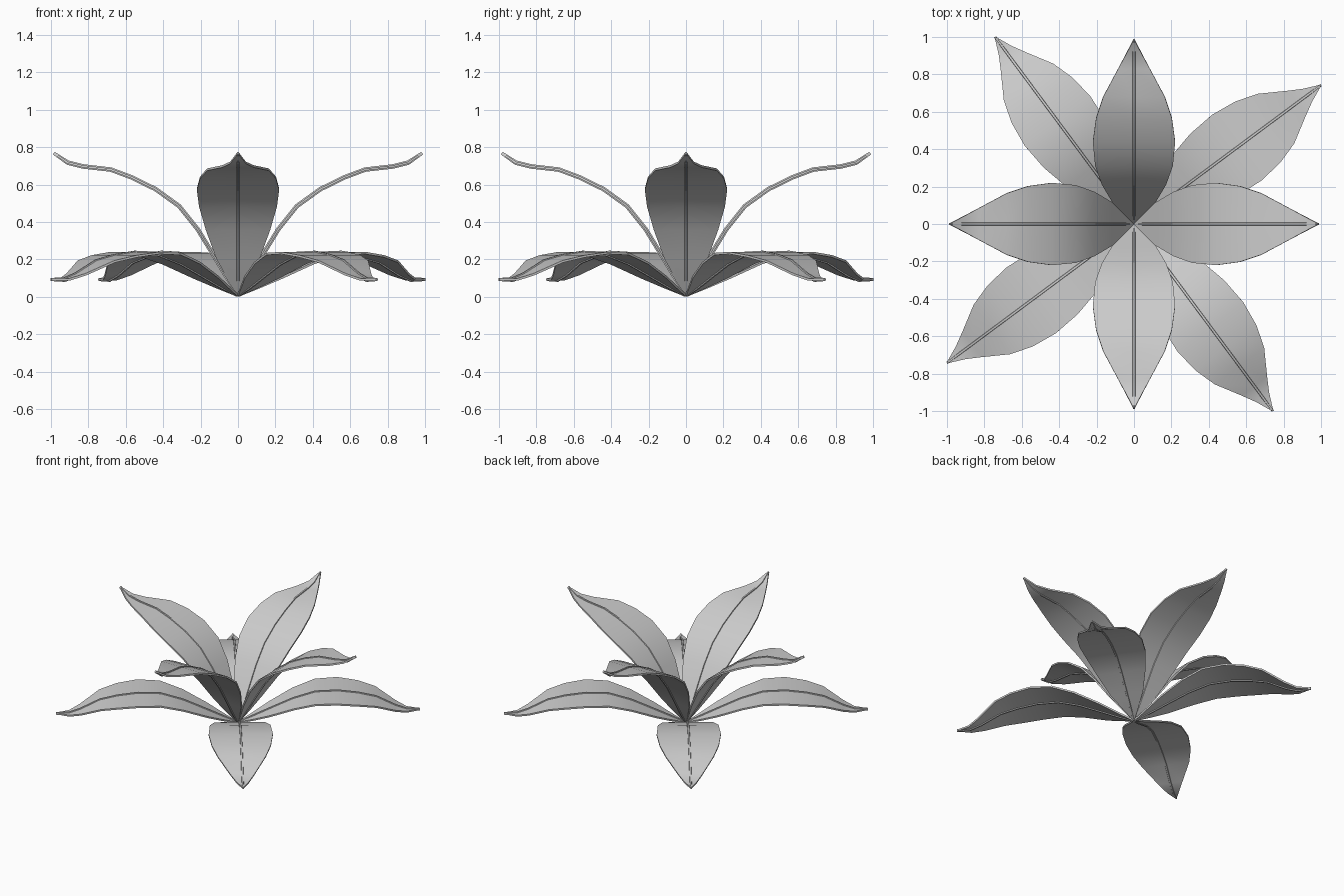
import bpy, bmesh, math
from mathutils import Vector

if "Cube" in bpy.data.objects:
    bpy.data.objects.remove(bpy.data.objects["Cube"])

# Leaf side profile: distance out, height, half width
LEAF = [(0.0, 0.01, 0.006), (0.06, 0.105, 0.06), (0.12, 0.205, 0.115),
        (0.215, 0.36, 0.172), (0.315, 0.485, 0.208), (0.44, 0.575, 0.22),
        (0.565, 0.637, 0.203), (0.68, 0.68, 0.165), (0.83, 0.697, 0.085),
        (0.91, 0.717, 0.042), (0.985, 0.768, 0.003)]


def normals():
    out = []
    for i in range(len(LEAF)):
        a, b = LEAF[max(i - 1, 0)], LEAF[min(i + 1, len(LEAF) - 1)]
        t = Vector((b[0] - a[0], 0, b[1] - a[1])).normalized()
        out.append(Vector((-t.z, 0, t.x)))
    return out


def sweep(name, sections):
    """Closed skin through equal-sized rings."""
    bm = bmesh.new()
    rings = [[bm.verts.new(p) for p in s] for s in sections]
    n = len(rings[0])
    for a, b in zip(rings, rings[1:]):
        for j in range(n):
            k = (j + 1) % n
            bm.faces.new((a[j], a[k], b[k], b[j]))
    bm.faces.new(rings[0])
    bm.faces.new(rings[-1])
    bmesh.ops.recalc_face_normals(bm, faces=bm.faces)
    me = bpy.data.meshes.new(name)
    bm.to_mesh(me)
    bm.free()
    return me


# Thin flat blade, and a raised midrib showing on both faces
blade, rib = [], []
for i, ((r, z, w), n) in enumerate(zip(LEAF, normals())):
    c = Vector((r, 0, z))
    h = n * 0.006
    blade.append([c + h + Vector((0, s * w, 0)) for s in (-1, 0, 1)] +
                 [c - h + Vector((0, s * w, 0)) for s in (1, 0, -1)])
    k = 0.7 if i in (0, len(LEAF) - 1) else 1.0
    rib.append([c + n * (a * 0.012 * k) + Vector((0, b * 0.009 * k, 0))
                for a, b in ((1, -0.6), (1, 0.6), (0, 1), (-1, 0.6), (-1, -0.6), (0, -1))])
blade_mesh = sweep("leaf_blade", blade)
rib_mesh = sweep("leaf_midrib", rib)


def place(name, mesh, turn, droop):
    ob = bpy.data.objects.new(name, mesh.copy())
    bpy.context.collection.objects.link(ob)
    ob.rotation_euler = (0, math.radians(droop), math.radians(turn))
    bpy.ops.object.select_all(action='DESELECT')
    ob.select_set(True)
    bpy.context.view_layer.objects.active = ob
    bpy.ops.object.shade_smooth_by_angle(angle=math.radians(35))


# Four upright leaves and four drooping ones
for label, start, droop in (("upper", 0, 0), ("lower", 36.6, 33.7)):
    for q in range(4):
        place(f"{label}_leaf_{q + 1}", blade_mesh, start + 90 * q, droop)
        place(f"{label}_midrib_{q + 1}", rib_mesh, start + 90 * q, droop)
